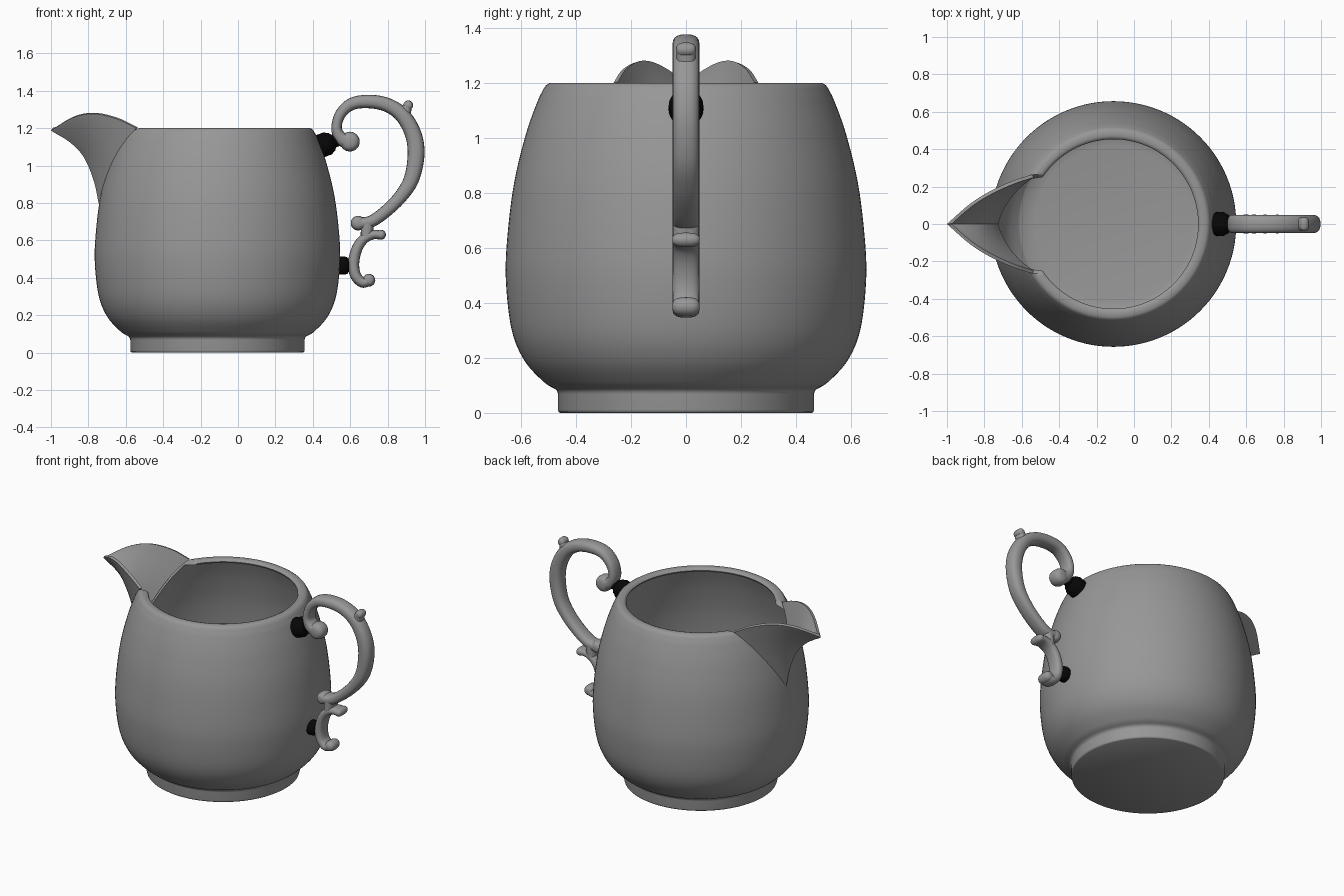
import bpy, bmesh, math
from mathutils import Vector

if "Cube" in bpy.data.objects:
    bpy.data.objects.remove(bpy.data.objects["Cube"])

CX = -0.11  # axis of the round body


def material(name, v):
    m = bpy.data.materials.new(name)
    m.diffuse_color = (v, v, v, 1)
    m.use_nodes = True
    m.node_tree.nodes["Principled BSDF"].inputs["Base Color"].default_value = m.diffuse_color
    return m


grey = material("dark_grey", 0.31)
black = material("black", 0.002)


def spline(pts, n=8):
    """Catmull-Rom through points of any dimension."""
    p = [Vector(q) for q in pts]
    p = [2 * p[0] - p[1]] + p + [2 * p[-1] - p[-2]]
    out = []
    for i in range(1, len(p) - 2):
        a, b, c, d = p[i - 1:i + 3]
        for k in range(n):
            t = k / n
            out.append(0.5 * (2 * b + (c - a) * t + (2 * a - 5 * b + 4 * c - d) * t * t
                              + (3 * b - a - 3 * c + d) * t ** 3))
    return out + [p[-2]]


def make(name, bm, angle=40, recalc=True, mat=grey):
    if recalc:
        bmesh.ops.recalc_face_normals(bm, faces=bm.faces)
    me = bpy.data.meshes.new(name)
    bm.to_mesh(me)
    bm.free()
    me.materials.append(mat)
    ob = bpy.data.objects.new(name, me)
    bpy.context.collection.objects.link(ob)
    if angle:
        smooth(ob, angle)
    return ob


def activate(ob):
    bpy.ops.object.select_all(action='DESELECT')
    ob.select_set(True)
    bpy.context.view_layer.objects.active = ob


def smooth(ob, angle=40):
    activate(ob)
    bpy.ops.object.shade_smooth_by_angle(angle=math.radians(angle))


def loft(bm, rings):
    """Skin closed rings of points and cap both ends."""
    vs = [[bm.verts.new(p) for p in r] for r in rings]
    n = len(vs[0])
    for a, b in zip(vs, vs[1:]):
        for j in range(n):
            bm.faces.new((a[j], a[(j + 1) % n], b[(j + 1) % n], b[j]))
    bm.faces.new(vs[0])
    bm.faces.new(vs[-1])


# body: thin-walled revolved profile standing on a foot ring
outer = spline([(0.475, 0.086), (0.518, 0.113), (0.588, 0.19), (0.634, 0.3), (0.655, 0.47),
                (0.652, 0.62), (0.627, 0.83), (0.584, 1.01), (0.542, 1.13), (0.518, 1.18)], 6)
inner = [(max(p.x - 0.018, 0), p.y + 0.01) for p in reversed(outer) if 0.11 < p.y < 1.155]
prof = [(0, 0), (0.458, 0), (0.464, 0.004), (0.466, 0.012), (0.466, 0.068), (0.468, 0.078)]
prof += [tuple(p) for p in outer] + [(0.51, 1.192), (0.498, 1.2), (0.47, 1.2), (0.458, 1.195),
                                     (0.453, 1.186), (0.457, 1.176), (0.48, 1.17)]
prof += inner + [(0.42, 0.11), (0, 0.11)]
bm = bmesh.new()
vs = [bm.verts.new((r, 0, z)) for r, z in prof]
es = [bm.edges.new(e) for e in zip(vs, vs[1:])]
bmesh.ops.spin(bm, geom=vs + es, cent=(0, 0, 0), axis=(0, 0, 1), angle=2 * math.pi, steps=112)
bmesh.ops.remove_doubles(bm, verts=bm.verts, dist=0.0005)
bmesh.ops.translate(bm, verts=bm.verts, vec=(CX, 0, 0))
body = make("body", bm, None)

# V-shaped opening in the wall behind the spout
HALF = 0.265
SLOPE = HALF / 0.41
bm = bmesh.new()
loft(bm, [[(x, 0, 0.79), (x, 0.51 * SLOPE, 1.3), (x, -0.51 * SLOPE, 1.3)] for x in (-1.2, -0.3)])
cutter = make("spout_cutter", bm, None)
cutter.hide_render = True
mod = body.modifiers.new("opening", 'BOOLEAN')
mod.operation, mod.object, mod.solver = 'DIFFERENCE', cutter, 'EXACT'
activate(body)
bpy.ops.object.modifier_apply(modifier="opening")
bpy.data.objects.remove(cutter)
smooth(body, 50)


# spout: creased sheet between keel, lip edges and the body
def join_point(t):
    z, y = 0.79 + 0.41 * t, HALF * t
    r = 0.508
    for a, b in zip(outer, outer[1:]):
        if a.y <= z <= b.y:
            r = a.x + (b.x - a.x) * (z - a.y) / (b.y - a.y)
    return Vector((CX - math.sqrt(r * r - y * y), y, z))


J0, J1 = join_point(0), join_point(1)
keel = spline([J0, (-0.772, 0, 0.92), (-0.825, 0, 1.045), (-0.9, 0, 1.125), (-1, 0, 1.186)], 6)
lip = spline([J1, (-0.65, 0.23, 1.25), (-0.77, 0.175, 1.276), (-0.88, 0.105, 1.257), (-1, 0, 1.188)], 6)
bm = bmesh.new()
N, M = len(keel), 12
grid = []
for i in range(N):
    s, row = i / (N - 1), []
    for j in range(-M, M + 1):
        t = abs(j) / M
        p = keel[i].lerp(lip[i], t) + (1 - s) * (join_point(t) - J0.lerp(J1, t))
        row.append(bm.verts.new((p.x, math.copysign(p.y, j) if j else 0, p.z)))
    grid.append(row)
for a, b in zip(grid, grid[1:]):
    for j in range(2 * M):
        bm.faces.new((a[j], b[j], b[j + 1], a[j + 1]))
bmesh.ops.remove_doubles(bm, verts=grid[-1], dist=0.004)
spout = make("spout", bm, None, False)
mod = spout.modifiers.new("thickness", 'SOLIDIFY')
mod.thickness, mod.offset = 0.018, -1
activate(spout)
bpy.ops.object.modifier_apply(modifier="thickness")
smooth(spout, 35)


# handle: flattened tubes (x, z, half thickness) with rounded scroll ends
def tube(name, pts, w=0.049):
    path = spline(pts, 8)
    rings = []
    for i, p in enumerate(path):
        d = path[min(i + 1, len(path) - 1)] - path[max(i - 1, 0)]
        n = Vector((-d.y, 0, d.x)).normalized()
        ring = []
        for k in range(20):
            a = 2 * math.pi * k / 20
            c, s = (math.copysign(abs(v) ** 0.8, v) for v in (math.cos(a), math.sin(a)))
            ring.append(Vector((p.x, w * s, p.y)) + n * p.z * c)
        rings.append(ring)
    bm = bmesh.new()
    loft(bm, rings)
    make(name, bm, 60)


def knob(name, x, z, r, w=0.05):
    bm = bmesh.new()
    rings = []
    for k in range(13):
        a = math.pi * (k + 0.3) / 12.6 - math.pi / 2
        y, rr = w * math.copysign(abs(math.sin(a)) ** 0.75, a), r * math.cos(a) ** 0.65
        rings.append([(x + rr * math.cos(b), y, z + rr * math.sin(b))
                      for b in (2 * math.pi * j / 24 for j in range(24))])
    loft(bm, rings)
    make(name, bm, 60)


tube("handle_upper", [(0.6, 1.125, 0.045), (0.552, 1.145, 0.036), (0.527, 1.2, 0.028), (0.548, 1.275, 0.029),
                      (0.61, 1.33, 0.033), (0.705, 1.342, 0.036), (0.8, 1.323, 0.038), (0.88, 1.268, 0.041),
                      (0.936, 1.17, 0.044), (0.952, 1.06, 0.045), (0.928, 0.93, 0.041), (0.87, 0.835, 0.036),
                      (0.79, 0.755, 0.033), (0.71, 0.7, 0.032), (0.64, 0.69, 0.032)])
tube("handle_lower", [(0.77, 0.628, 0.024), (0.72, 0.63, 0.025), (0.67, 0.605, 0.027), (0.634, 0.55, 0.029),
                      (0.618, 0.475, 0.03), (0.63, 0.41, 0.029), (0.667, 0.375, 0.028), (0.705, 0.388, 0.028)])
knob("upper_scroll", 0.598, 1.128, 0.053)
knob("middle_scroll", 0.642, 0.692, 0.039)
knob("middle_leaf", 0.765, 0.63, 0.026)
knob("lower_scroll", 0.7, 0.387, 0.034)
knob("handle_nub", 0.91, 1.322, 0.026, 0.036)
tube("nub_stem", [(0.87, 1.245, 0.055), (0.89, 1.285, 0.038), (0.908, 1.318, 0.023)], 0.035)
tube("handle_link", [(0.69, 0.7, 0.04), (0.69, 0.66, 0.034), (0.685, 0.61, 0.03)])


# black insulators between body and handle
def insulator(name, start, end, steps):
    a, b = Vector((start[0], 0, start[1])), Vector((end[0], 0, end[1]))
    side = (b - a).normalized().cross(Vector((0, 1, 0)))
    bm = bmesh.new()
    loft(bm, [[a.lerp(b, f) + r * (math.cos(q) * side + Vector((0, math.sin(q), 0)))
               for q in (2 * math.pi * k / 32 for k in range(32))] for f, r in steps])
    make(name, bm, mat=black)


insulator("upper_insulator", (0.43, 1.1), (0.55, 1.145),
          [(0, 0.063), (0.42, 0.063), (0.5, 0.056), (0.6, 0.05), (0.68, 0.036), (1, 0.034)])
insulator("lower_insulator", (0.525, 0.465), (0.61, 0.465),
          [(0, 0.048), (0.55, 0.048), (0.7, 0.044), (0.78, 0.035), (1, 0.033)])
